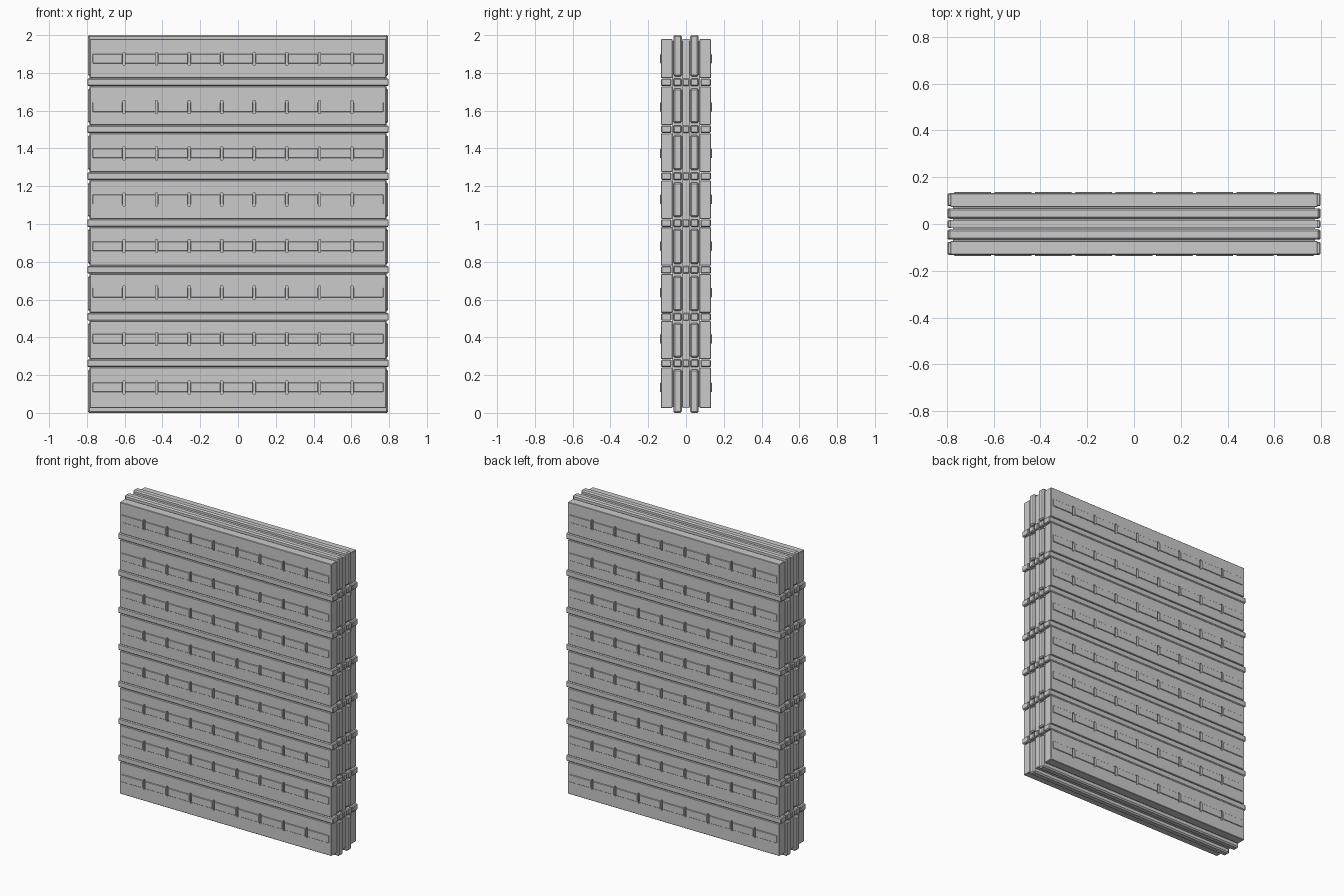
import bpy, bmesh
from mathutils import Matrix, Vector

if "Cube" in bpy.data.objects:
    bpy.data.objects.remove(bpy.data.objects["Cube"])


def add_box(bm, lo, hi, chamfer=0.0):
    """Add a box given by two corners, with optional flat chamfers."""
    lo, hi = Vector(lo), Vector(hi)
    tmp = bmesh.new()
    bmesh.ops.create_cube(tmp, size=1.0, matrix=Matrix.Translation((lo + hi) / 2)
                          @ Matrix.Diagonal((*(hi - lo), 1.0)))
    if chamfer:
        bmesh.ops.bevel(tmp, geom=tmp.edges[:], offset=chamfer, segments=1,
                        affect='EDGES', profile=0.5)
    me = bpy.data.meshes.new("tmp")
    tmp.to_mesh(me)
    tmp.free()
    bm.from_mesh(me)
    bpy.data.meshes.remove(me)


def make_object(name, boxes):
    bm = bmesh.new()
    for b in boxes:
        add_box(bm, *b)
    me = bpy.data.meshes.new(name)
    bm.to_mesh(me)
    bm.free()
    ob = bpy.data.objects.new(name, me)
    bpy.context.collection.objects.link(ob)
    return ob


def layer(y0, y1, side):
    return (y0, y1) if side > 0 else (-y1, -y0)


BANDS = [0.262, 0.508, 0.757, 1.005, 1.253, 1.502, 1.750]
TILES = [0.135, 0.392, 0.637, 0.883, 1.130, 1.374, 1.619, 1.875]
PITCH = 0.1725
HALF_BAND = 0.02


def spans(bottom, top, gap):
    """Vertical stretches between neighbouring bands."""
    edges = [bottom] + [z + s * (HALF_BAND + gap) for z in BANDS for s in (-1, 1)] + [top]
    return list(zip(edges[0::2], edges[1::2]))


# Central core board
make_object("core_board", [((-0.785, -0.018, 0.025), (0.785, 0.018, 1.98))])

for side, label in ((-1, "front"), (1, "back")):
    # Inner plates, taller and wider than the cladding, split at each band
    y0, y1 = layer(0.022, 0.067, side)
    make_object(label + "_inner_plates",
                [((-0.795, y0, a), (0.795, y1, b), 0.008) for a, b in spans(0, 2, 0.012)])

    # Backing that closes the gaps between inner plates
    y0, y1 = layer(0.016, 0.074, side)
    make_object(label + "_backing", [((-0.775, y0, 0.03), (0.775, y1, 1.97))])

    # Outer cladding boards
    y0, y1 = layer(0.072, 0.132, side)
    boards = make_object(label + "_cladding_boards",
                         [((-0.785, y0, a), (0.785, y1, b), 0.003)
                          for a, b in spans(0.025, 1.98, 0.002)])

    # Slots between tiles, cut into the cladding
    c0, c1 = layer(0.122, 0.15, side)
    cutter = make_object(label + "_slot_cutter",
                         [(((i - 3.5) * PITCH - 0.006, c0, z - 0.034),
                           ((i - 3.5) * PITCH + 0.006, c1, z + 0.034))
                          for z in TILES for i in range(8)])
    cutter.hide_render = True
    cutter.hide_set(True)
    mod = boards.modifiers.new("slots", 'BOOLEAN')
    mod.operation = 'DIFFERENCE'
    mod.solver = 'EXACT'
    mod.object = cutter

    # Rows of raised tiles
    t0, t1 = layer(0.128, 0.137, side)
    make_object(label + "_tiles",
                [(((i - 4) * PITCH - 0.079, t0, z - 0.025),
                  ((i - 4) * PITCH + 0.079, t1, z + 0.025), 0.002)
                 for z in TILES for i in range(9)])

# Horizontal bands: five strips side by side through the thickness
STRIPS = [(-0.132, -0.076), (-0.067, -0.024), (-0.017, 0.017), (0.024, 0.067), (0.076, 0.132)]
make_object("horizontal_bands",
            [((-0.798, a, z - HALF_BAND), (0.798, b, z + HALF_BAND), 0.005)
             for z in BANDS for a, b in STRIPS])
